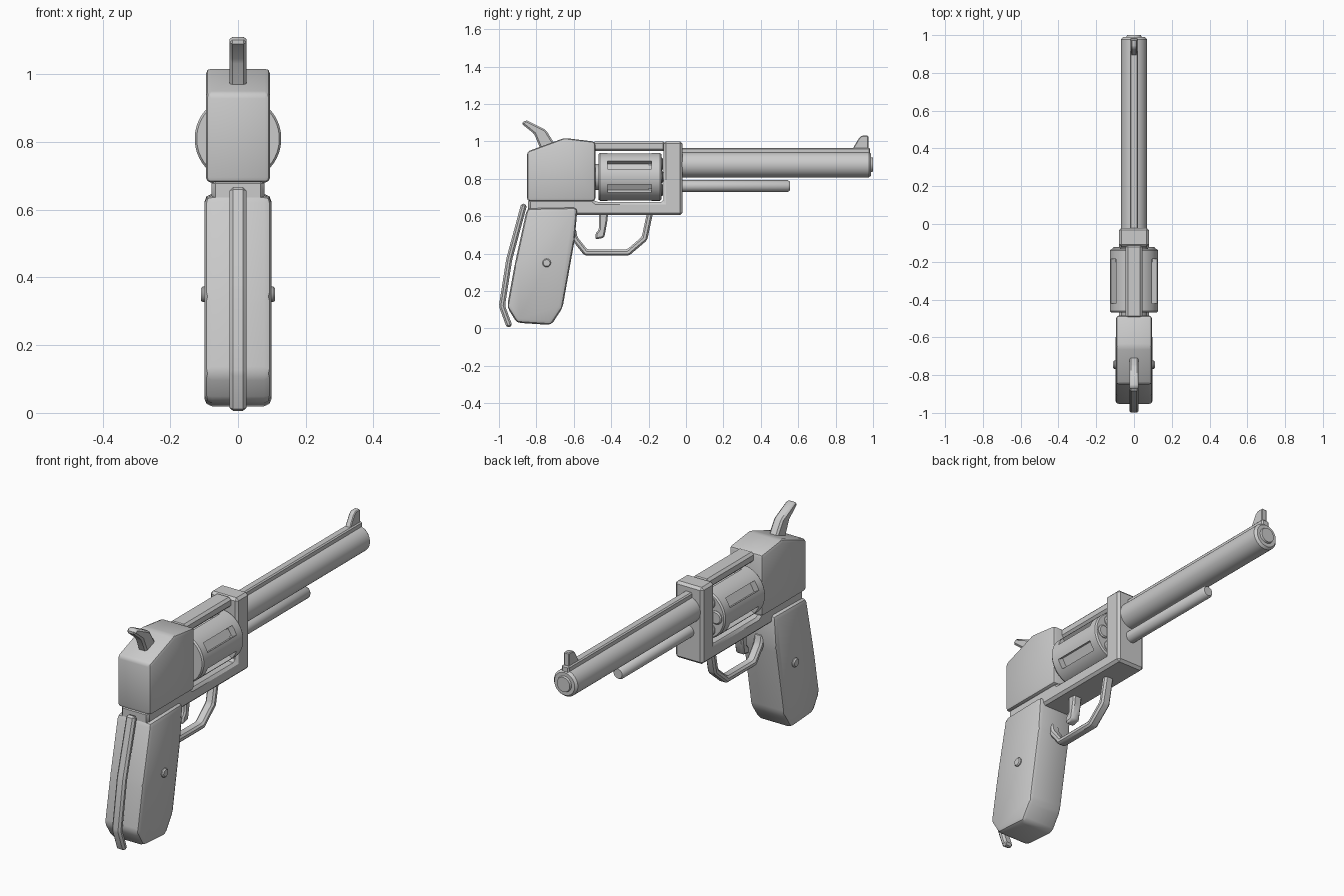
import bpy, bmesh, math
from mathutils import Vector

cube = bpy.data.objects.get("Cube")
if cube:
    bpy.data.objects.remove(cube, do_unlink=True)

GREY = (0.6, 0.6, 0.6, 1.0)
metal = bpy.data.materials.new("plain grey")
metal.use_nodes = True
metal.diffuse_color = GREY
metal.node_tree.nodes["Principled BSDF"].inputs["Base Color"].default_value = GREY


def finish(name, bm, angle=35):
    bmesh.ops.recalc_face_normals(bm, faces=bm.faces)
    mesh = bpy.data.meshes.new(name)
    bm.to_mesh(mesh)
    bm.free()
    mesh.materials.append(metal)
    ob = bpy.data.objects.new(name, mesh)
    bpy.context.collection.objects.link(ob)
    bpy.ops.object.select_all(action='DESELECT')
    ob.select_set(True)
    bpy.context.view_layer.objects.active = ob
    bpy.ops.object.shade_smooth_by_angle(angle=math.radians(angle))
    return ob


def plate(name, outline, half, bevel=0.0, segments=1, angle=35):
    """Side outline of (y, z) points, extruded across x."""
    bm = bmesh.new()
    face = bm.faces.new([bm.verts.new((-half, y, z)) for y, z in outline])
    ext = bmesh.ops.extrude_face_region(bm, geom=[face])
    moved = [g for g in ext["geom"] if isinstance(g, bmesh.types.BMVert)]
    bmesh.ops.translate(bm, verts=moved, vec=(2 * half, 0, 0))
    bmesh.ops.recalc_face_normals(bm, faces=bm.faces)
    if bevel:
        bmesh.ops.bevel(bm, geom=bm.edges[:], offset=bevel, segments=segments,
                        profile=0.5, affect='EDGES', clamp_overlap=True)
    return finish(name, bm, angle)


def box(name, y0, y1, z0, z1, half, bevel=0.0):
    return plate(name, [(y0, z0), (y1, z0), (y1, z1), (y0, z1)], half, bevel)


def ribbon(name, path, thick, half, bevel):
    """Strip of even thickness following a (y, z) path."""
    pts = [Vector(p) for p in path]
    left, right = [], []
    for i, p in enumerate(pts):
        a = (p - pts[i - 1]).normalized() if i else (pts[1] - p).normalized()
        b = (pts[i + 1] - p).normalized() if i < len(pts) - 1 else a
        n = Vector((-(a + b).y, (a + b).x)).normalized()
        side = n * (thick / 2 / n.dot(Vector((-a.y, a.x))))
        left.append(p + side)
        right.append(p - side)
    return plate(name, left + right[::-1], half, bevel)


def lathe(profile, x=0.0, z=0.0, sides=32, turn=0.0):
    """Closed round solid along y from (y, radius) points."""
    bm = bmesh.new()
    rings = []
    for y, r in profile:
        angles = [turn + math.tau * i / sides for i in range(sides)]
        rings.append([bm.verts.new((x + r * math.cos(a), y, z + r * math.sin(a)))
                      for a in angles])
    for p, q in zip(rings, rings[1:]):
        for i in range(sides):
            j = (i + 1) % sides
            bm.faces.new((p[i], p[j], q[j], q[i]))
    bm.faces.new(rings[0])
    bm.faces.new(rings[-1])
    bmesh.ops.recalc_face_normals(bm, faces=bm.faces)
    return bm


# Frame: rear housing, lower bar with front post, top strap
plate("rear_housing", [(-0.85, 0.68), (-0.485, 0.68), (-0.485, 0.998),
                       (-0.65, 1.018), (-0.85, 0.945)], 0.095, 0.016, 2)
plate("lower_frame", [(-0.845, 0.615), (-0.6, 0.605), (-0.02, 0.605), (-0.02, 1.0),
                      (-0.12, 1.0), (-0.12, 0.675), (-0.48, 0.675), (-0.5, 0.69),
                      (-0.845, 0.69)], 0.079, 0.014)
box("top_strap", -0.5, -0.11, 0.948, 1.0, 0.045, 0.012)

# Fluted cylinder
AXIS = 0.81
SIDES = 48
step = math.tau / SIDES
bm = lathe([(-0.468, 0.122), (-0.46, 0.128), (-0.42, 0.128), (-0.185, 0.128),
            (-0.14, 0.128), (-0.132, 0.122)], z=AXIS, sides=SIDES, turn=step / 2)
for k in range(6):
    d = Vector((math.cos(math.pi / 6 + k * math.pi / 3), 0,
                math.sin(math.pi / 6 + k * math.pi / 3)))
    slot = []
    for f in bm.faces:
        c = f.calc_center_median()
        radial = Vector((c.x, 0, c.z - AXIS))
        if -0.42 < c.y < -0.185 and radial.length > 0.1 and radial.angle(d) < 1.6 * step:
            slot.append(f)
    ext = bmesh.ops.extrude_face_region(bm, geom=slot)
    for v in [g for g in ext["geom"] if isinstance(g, bmesh.types.BMVert)]:
        v.co += d * (0.095 - (v.co - Vector((0, 0, AXIS))).dot(d))
    bmesh.ops.delete(bm, geom=[f for f in slot if f.is_valid], context='FACES')
finish("fluted_cylinder", bm)
finish("cylinder_hub", lathe([(-0.5, 0.07), (-0.45, 0.07)], z=AXIS))
finish("cylinder_axle", lathe([(-0.46, 0.025), (-0.1, 0.025)], z=AXIS))
for k in range(6):
    a = k * math.pi / 3
    finish("chamber_%d" % (k + 1),
           lathe([(-0.2, 0.034), (-0.128, 0.034), (-0.123, 0.028)],
                 0.08 * math.cos(a), AXIS + 0.08 * math.sin(a), 20))

# Barrel, rib, sight and rod
finish("barrel", lathe([(-0.04, 0.068), (0.978, 0.068), (0.99, 0.058), (0.99, 0.04),
                        (1.0, 0.037)], z=0.875, sides=40))
box("barrel_rib", -0.04, 0.985, 0.92, 0.965, 0.021, 0.006)
plate("front_sight", [(0.885, 0.95), (0.925, 1.018), (0.94, 1.03), (0.975, 1.03),
                      (0.975, 0.95)], 0.015, 0.004)
finish("ejector_rod", lathe([(-0.04, 0.031), (0.545, 0.031), (0.555, 0.024)], z=0.761))

# Hammer and trigger
plate("hammer", [(-0.88, 1.095), (-0.857, 1.115), (-0.75, 1.062), (-0.695, 0.975),
                 (-0.77, 0.94), (-0.812, 1.04)], 0.025, 0.009)
plate("trigger", [(-0.465, 0.64), (-0.415, 0.64), (-0.42, 0.575), (-0.437, 0.485),
                  (-0.485, 0.475), (-0.485, 0.505), (-0.465, 0.53)], 0.025, 0.008)

# Trigger guard and back strap
ribbon("trigger_guard", [(-0.605, 0.53), (-0.595, 0.48), (-0.535, 0.405), (-0.31, 0.405),
                         (-0.222, 0.48), (-0.19, 0.63)], 0.032, 0.025, 0.009)
ribbon("back_strap", [(-0.865, 0.665), (-0.945, 0.37), (-0.984, 0.12), (-0.943, 0.008)],
       0.032, 0.025, 0.01)

# Grip with screws on both sides
plate("grip", [(-0.85, 0.642), (-0.58, 0.647), (-0.595, 0.475), (-0.66, 0.11),
               (-0.72, 0.018), (-0.905, 0.03), (-0.957, 0.115), (-0.915, 0.345)],
      0.099, 0.022, 2, 32)
for side, name in ((1, "left"), (-1, "right")):
    bm = lathe([(0.08, 0.023), (0.104, 0.023), (0.11, 0.018)], sides=12)
    for v in bm.verts:
        x, y, z = v.co
        v.co = (side * y, x - 0.745, z + 0.35)
    finish(name + "_grip_screw", bm)
